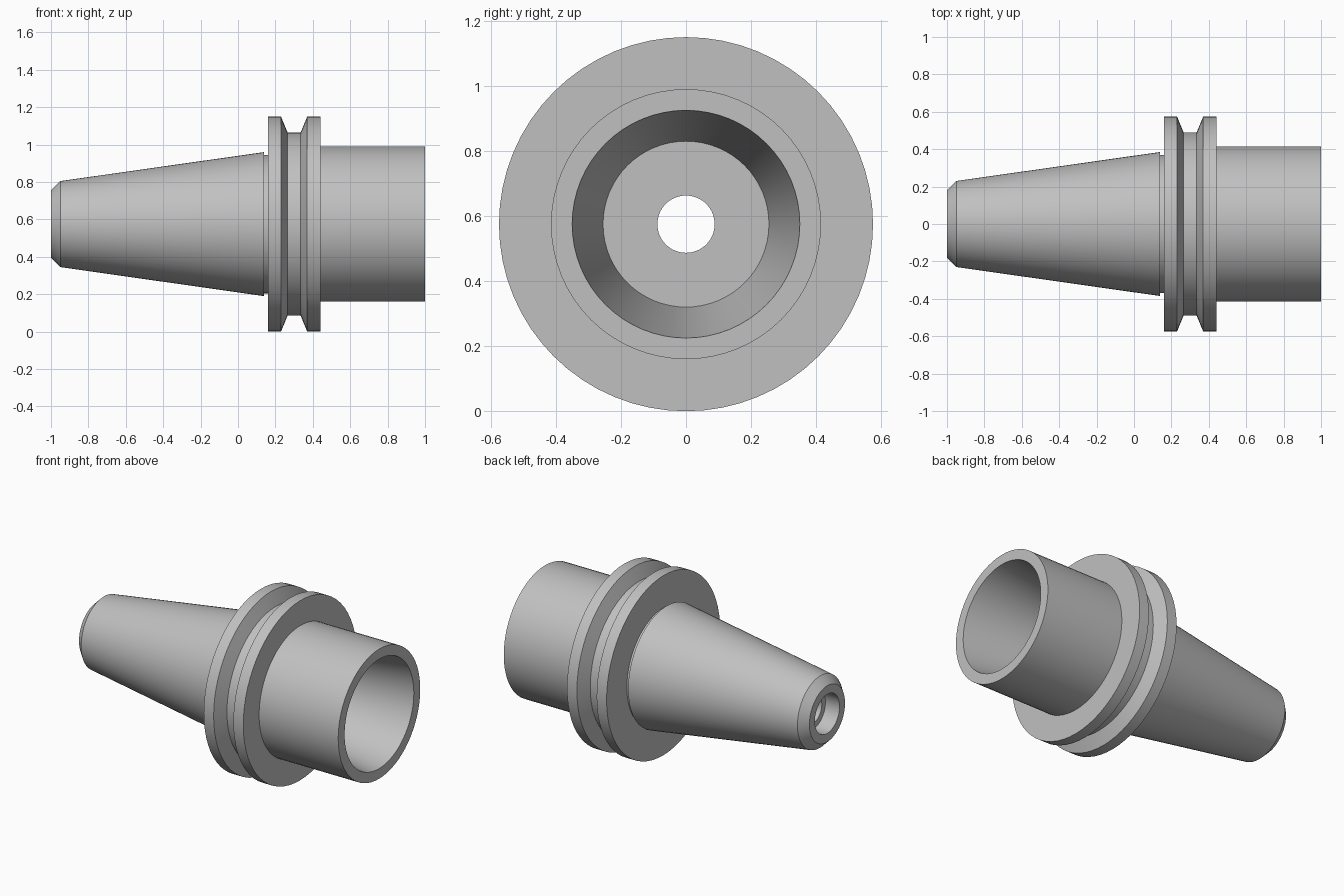
import bpy
import bmesh
from math import pi, radians
from mathutils import Matrix, Vector

SEGMENTS = 64
AXIS_HEIGHT = 0.575

cube = bpy.data.objects.get("Cube")
if cube:
    bpy.data.objects.remove(cube, do_unlink=True)

# Plain machined steel
steel = bpy.data.materials.new("steel_grey")
steel.use_nodes = True
colour = (0.53, 0.53, 0.53, 1)
steel.diffuse_color = colour
steel.node_tree.nodes["Principled BSDF"].inputs["Base Color"].default_value = colour

# Half-section of the turned part as (x, radius)
shank = [(-1, 0.18), (-0.95, 0.23), (0.14, 0.385), (0.14, 0.37), (0.16, 0.37)]
flange = [(0.16, 0.575), (0.23, 0.575), (0.265, 0.49),
          (0.335, 0.49), (0.37, 0.575), (0.44, 0.575)]
nose = [(0.44, 0.415), (1, 0.415)]
socket = [(1, 0.35), (0.35, 0.255)]
through_bore = [(0.35, 0.088), (-0.9, 0.088), (-0.9, 0.125), (-1, 0.125)]


def lathe(name, profile, material):
    """Revolve a closed profile around the horizontal x axis."""
    bm = bmesh.new()
    rings = []
    for i in range(SEGMENTS):
        turn = Matrix.Rotation(2 * pi * i / SEGMENTS, 3, 'X')
        rings.append([bm.verts.new(turn @ Vector((x, 0, r))) for x, r in profile])
    count = len(profile)
    for i, ring in enumerate(rings):
        following = rings[(i + 1) % SEGMENTS]
        for j in range(count):
            k = (j + 1) % count
            bm.faces.new((ring[j], ring[k], following[k], following[j]))
    bmesh.ops.recalc_face_normals(bm, faces=bm.faces)
    mesh = bpy.data.meshes.new(name)
    bm.to_mesh(mesh)
    bm.free()
    mesh.materials.append(material)
    obj = bpy.data.objects.new(name, mesh)
    bpy.context.collection.objects.link(obj)
    return obj


body = lathe("tapered_tool_holder", shank + flange + nose + socket + through_bore, steel)
body.location.z = AXIS_HEIGHT

# Smooth round surfaces, crisp machined edges
bpy.ops.object.select_all(action='DESELECT')
body.select_set(True)
bpy.context.view_layer.objects.active = body
bpy.ops.object.shade_smooth_by_angle(angle=radians(30))
